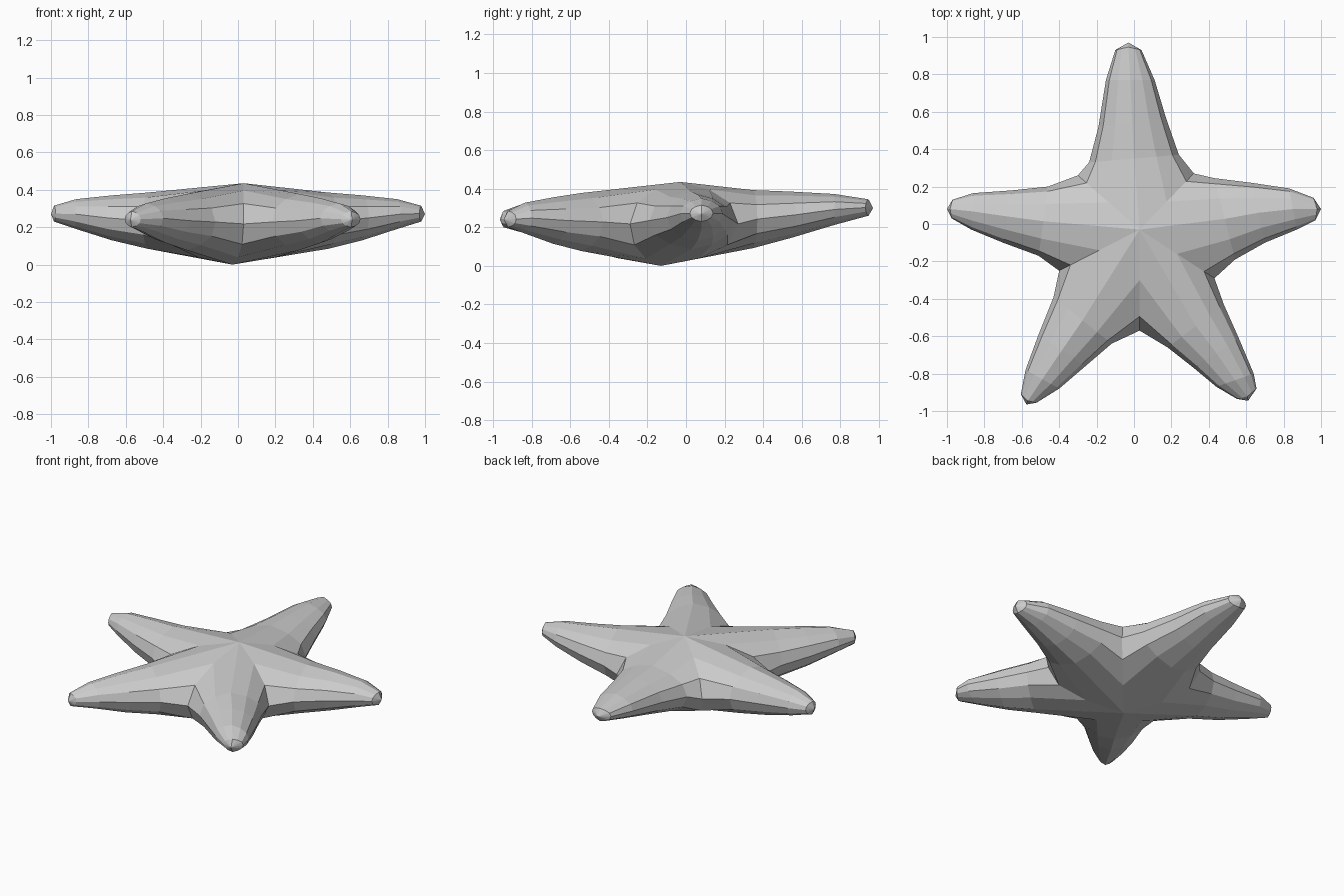
import bpy, bmesh
from mathutils import Vector

if "Cube" in bpy.data.objects:
    bpy.data.objects.remove(bpy.data.objects["Cube"])

# Inner corners of the star, counter-clockwise from the lower right one
valleys = [(0.43, -0.29), (0.32, 0.27), (-0.30, 0.26), (-0.40, -0.25), (0.03, -0.57)]

# Each arm: clockwise flank, counter-clockwise flank, tip, tip lift
arms = [
    ([(0.54, -0.19), (0.70, -0.10), (0.87, -0.03), (0.97, 0.02)],
     [(0.43, 0.245), (0.63, 0.22), (0.83, 0.19), (0.96, 0.14)], (1.0, 0.08), 0.0),
    ([(0.24, 0.37), (0.17, 0.57), (0.11, 0.77), (0.04, 0.93)],
     [(-0.24, 0.33), (-0.19, 0.52), (-0.15, 0.77), (-0.10, 0.93)], (-0.03, 0.97), 0.03),
    ([(-0.46, 0.20), (-0.65, 0.18), (-0.86, 0.165), (-0.97, 0.13)],
     [(-0.51, -0.17), (-0.70, -0.10), (-0.87, -0.03), (-0.975, 0.03)], (-1.0, 0.08), 0.0),
    ([(-0.43, -0.39), (-0.51, -0.59), (-0.58, -0.78), (-0.605, -0.91)],
     [(-0.12, -0.64), (-0.26, -0.76), (-0.40, -0.88), (-0.52, -0.955)], (-0.575, -0.965), -0.03),
    ([(0.18, -0.66), (0.32, -0.77), (0.44, -0.87), (0.55, -0.935)],
     [(0.48, -0.43), (0.56, -0.61), (0.64, -0.80), (0.655, -0.88)], (0.61, -0.945), -0.03),
]
tops = [0.435, 0.385, 0.37, 0.35, 0.315]
bottoms = [0.0, 0.085, 0.13, 0.19, 0.23]
centre_top, centre_bottom = Vector((0.03, -0.03)), Vector((-0.03, -0.13))

# Lens-shaped cross-section: (sideways fraction, height fraction)
half = [(1, 0), (0.86, 0.5), (0.5, 0.82), (0, 1), (-0.5, 0.82), (-0.86, 0.5)]
section = half + [(-u, -v) for u, v in half]


def ring(bm, a, b, top, bottom, mid_top, mid_bottom):
    """One closed cross-section between flank points a and b."""
    verts = []
    zmid = (top + bottom) / 2
    for u, v in section:
        mid = mid_top if v >= 0 else mid_bottom
        p = mid.lerp(a if u > 0 else b, abs(u))
        verts.append(bm.verts.new((p.x, p.y, zmid + v * (top - bottom) / 2)))
    return verts


bm = bmesh.new()
n = len(section)
for i, (flank_a, flank_b, tip, lift) in enumerate(arms):
    # Root section bends through the body centre to both inner corners
    rings = [ring(bm, Vector(valleys[i]), Vector(valleys[(i + 1) % 5]),
                  tops[0], bottoms[0], centre_top, centre_bottom)]
    # Tapering sections along the arm
    for k in range(4):
        a, b = Vector(flank_a[k]), Vector(flank_b[k])
        dz = lift * (k + 1) / 4
        mid = (a + b) / 2
        if k == 3:
            mid = mid.lerp(Vector(tip), 0.4)
        rings.append(ring(bm, a, b, tops[k + 1] + dz, bottoms[k + 1] + dz, mid, mid))
    for r0, r1 in zip(rings, rings[1:]):
        for j in range(n):
            bm.faces.new((r0[j], r0[(j + 1) % n], r1[(j + 1) % n], r1[j]))
    # Rounded tip
    end = bm.verts.new((tip[0], tip[1], 0.27 + lift))
    for j in range(n):
        bm.faces.new((rings[-1][j], rings[-1][(j + 1) % n], end))

# Join neighbouring arms along their shared creases
bmesh.ops.remove_doubles(bm, verts=bm.verts, dist=0.0005)
bmesh.ops.recalc_face_normals(bm, faces=bm.faces)
mesh = bpy.data.meshes.new("starfish")
bm.to_mesh(mesh)
bm.free()
bpy.context.collection.objects.link(bpy.data.objects.new("starfish", mesh))
